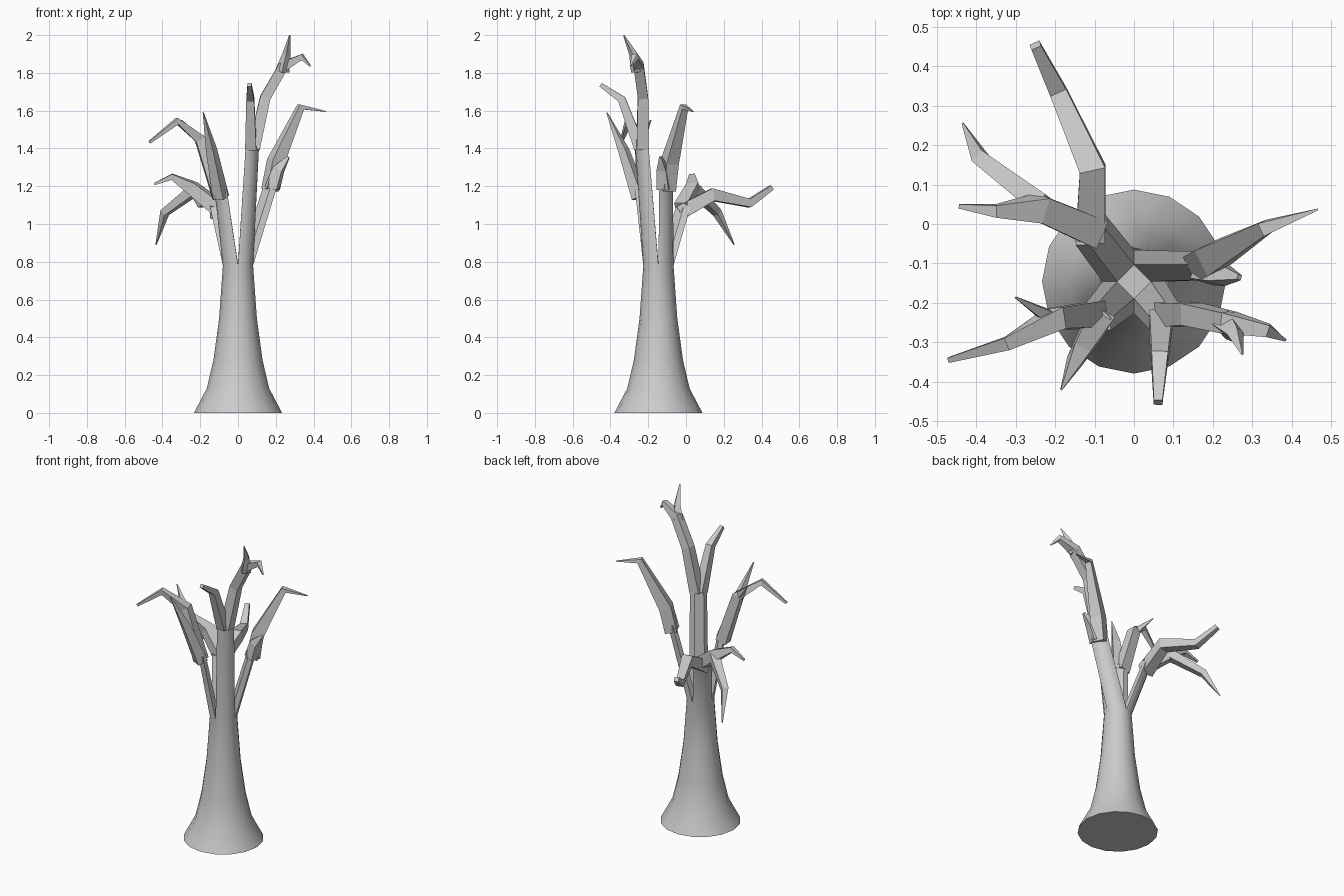
import bpy, bmesh, math
from mathutils import Vector

CY = -0.146  # trunk axis in y


def finish(name, bm):
    bmesh.ops.recalc_face_normals(bm, faces=bm.faces[:])
    me = bpy.data.meshes.new(name)
    bm.to_mesh(me)
    bm.free()
    ob = bpy.data.objects.new(name, me)
    bpy.context.collection.objects.link(ob)
    return ob


def bridge(bm, a, b):
    n = len(a)
    for i in range(n):
        bm.faces.new((a[i], a[(i + 1) % n], b[(i + 1) % n], b[i]))


def ring(bm, r, z, n):
    return [bm.verts.new((r * math.cos(2 * math.pi * i / n),
                          CY + r * math.sin(2 * math.pi * i / n), z)) for i in range(n)]


# Flared trunk whose top splits into four limbs, one per quadrant
bm = bmesh.new()
rings = [ring(bm, r, z, 16) for r, z in
         [(0.233, 0), (0.165, 0.13), (0.13, 0.28), (0.1, 0.5), (0.08, 0.78)]]
bm.faces.new(rings[0])
for a, b in zip(rings, rings[1:]):
    bridge(bm, a, b)
top = rings[-1]
inner = ring(bm, 0.043, 0.79, 4)
bm.faces.new(inner)
limbs = [((0.04, 0.04), (0.18, -0.105, 1.23), 0.9),
         ((-0.04, 0.04), (-0.11, -0.015, 1.09), 0.95),
         ((-0.04, -0.04), (-0.092, -0.237, 1.18), 0.82),
         ((0.04, -0.04), (0.077, -0.235, 1.43), 0.88)]
for k, (mid, end, s) in enumerate(limbs):
    base = [top[(4 * k + i) % 16] for i in range(5)] + [inner[(k + 1) % 4], inner[k]]
    m = Vector((mid[0], CY + mid[1], 0))
    tip = []
    for v in base:
        d = v.co - m
        tip.append(bm.verts.new((end[0] + s * d.x, end[1] + s * d.y, end[2])))
    bridge(bm, base, tip)
    bm.faces.new(tip)
trunk = finish("trunk", bm)
bpy.context.view_layer.objects.active = trunk
trunk.select_set(True)
bpy.ops.object.shade_smooth_by_angle(angle=math.radians(30))


# Four-sided tapering branch along points (x, y, z, half width)
def branch(name, pts):
    bm = bmesh.new()
    co = [Vector(p[:3]) for p in pts]
    prev = None
    side = None
    for i, p in enumerate(pts):
        t = (co[min(i + 1, len(co) - 1)] - co[max(i - 1, 0)]).normalized()
        if side is None:
            side = t.cross(Vector((0, 0, 1)))
        side = (side - t * side.dot(t)).normalized()
        up = side.cross(t)
        r = p[3] * 1.1
        cur = [bm.verts.new(co[i] + r * (a * side + b * up))
               for a, b in ((1, 1), (-1, 1), (-1, -1), (1, -1))]
        if prev:
            bridge(bm, prev, cur)
        else:
            bm.faces.new(cur)
        prev = cur
    bm.faces.new(prev)
    finish(name, bm)


# Front left limb
branch("front_left_branch", [(-0.1, -0.23, 1.14, 0.03), (-0.2, -0.24, 1.45, 0.025),
                             (-0.322, -0.303, 1.545, 0.015), (-0.468, -0.344, 1.433, 0.006)])
branch("front_left_spike", [(-0.09, -0.245, 1.14, 0.029), (-0.14, -0.33, 1.39, 0.02),
                            (-0.184, -0.419, 1.59, 0.002)])
branch("front_left_twig", [(-0.2, -0.245, 1.44, 0.018), (-0.3, -0.186, 1.55, 0.002)])
# Front right limb, the tallest
branch("tall_branch", [(0.083, -0.23, 1.4, 0.029), (0.145, -0.228, 1.67, 0.025),
                       (0.24, -0.25, 1.835, 0.024), (0.34, -0.27, 1.885, 0.014),
                       (0.383, -0.294, 1.835, 0.003)])
branch("tall_twig", [(0.235, -0.255, 1.81, 0.024), (0.257, -0.28, 1.9, 0.014),
                     (0.274, -0.33, 2.0, 0.002)])
branch("tall_spike", [(0.068, -0.245, 1.4, 0.027), (0.065, -0.34, 1.66, 0.019),
                      (0.061, -0.452, 1.737, 0.01)])
# Back right limb
branch("back_right_branch", [(0.17, -0.1, 1.18, 0.032), (0.2, -0.085, 1.33, 0.033),
                             (0.332, -0.01, 1.62, 0.016), (0.466, 0.037, 1.596, 0.002)])
branch("back_right_twig", [(0.182, -0.115, 1.19, 0.03), (0.215, -0.125, 1.29, 0.024),
                           (0.267, -0.135, 1.355, 0.006)])
# Back left limb
branch("back_branch", [(-0.11, -0.03, 1.06, 0.034), (-0.105, 0.14, 1.155, 0.03),
                       (-0.192, 0.335, 1.11, 0.02), (-0.25, 0.453, 1.193, 0.012)])
branch("back_left_branch", [(-0.1, -0.02, 1.08, 0.034), (-0.24, 0.04, 1.19, 0.03),
                            (-0.35, 0.033, 1.25, 0.014), (-0.442, 0.045, 1.212, 0.005)])
branch("drooping_twig", [(-0.23, 0.045, 1.18, 0.025), (-0.388, 0.165, 1.06, 0.017),
                         (-0.434, 0.255, 0.89, 0.002)])
